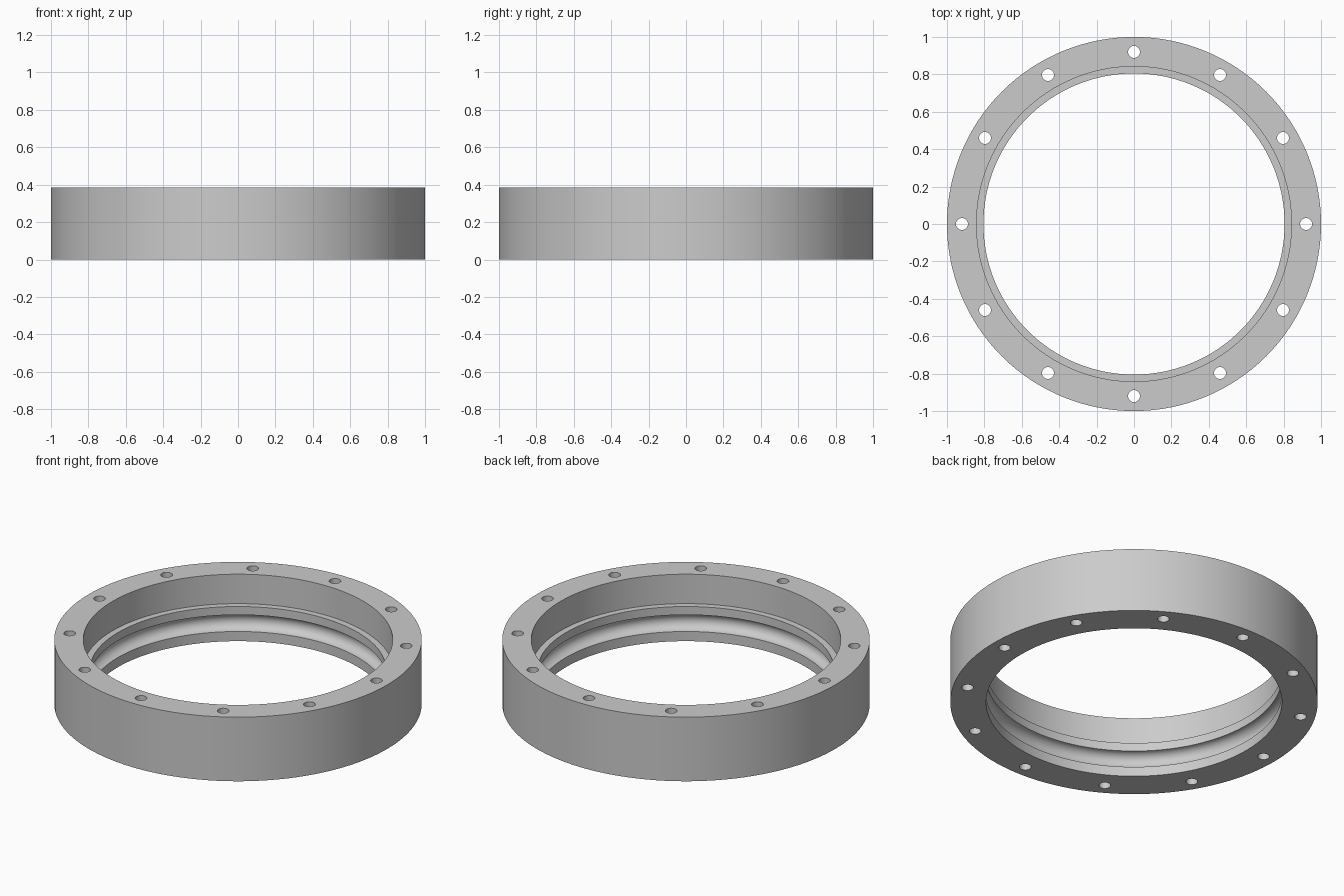
import bpy, bmesh, math
from mathutils import Matrix

cube = bpy.data.objects.get("Cube")
if cube:
    bpy.data.objects.remove(cube, do_unlink=True)

HEIGHT = 0.385
OUTER, BORE, LIP = 1.0, 0.842, 0.805
STEP_Z = 0.208
GROOVE_Z, GROOVE_R = 0.108, 0.05
SEGMENTS = 128
HOLES, HOLE_CIRCLE, HOLE_R = 12, 0.92, 0.032

grey = bpy.data.materials.new("plain grey")
grey.use_nodes = True
colour = (0.6, 0.6, 0.6, 1)
grey.diffuse_color = colour
grey.node_tree.nodes["Principled BSDF"].inputs["Base Color"].default_value = colour


def add_object(name, bm):
    bmesh.ops.recalc_face_normals(bm, faces=bm.faces)
    mesh = bpy.data.meshes.new(name)
    bm.to_mesh(mesh)
    bm.free()
    mesh.materials.append(grey)
    obj = bpy.data.objects.new(name, mesh)
    bpy.context.collection.objects.link(obj)
    return obj


# Ring section: outer wall, stepped bore and half-round groove
groove = []
for i in range(13):
    a = math.pi * i / 12
    groove.append((LIP + GROOVE_R * math.sin(a), GROOVE_Z + GROOVE_R * math.cos(a)))
section = [(OUTER, 0), (OUTER, HEIGHT), (BORE, HEIGHT), (BORE, STEP_Z),
           (LIP, STEP_Z)] + groove + [(LIP, 0)]

# Sweep the section around the axis
bm = bmesh.new()
verts = [bm.verts.new((r, 0, z)) for r, z in section]
edges = [bm.edges.new((v, verts[i - 1])) for i, v in enumerate(verts)]
bmesh.ops.spin(bm, geom=verts + edges, cent=(0, 0, 0), axis=(0, 0, 1),
               angle=math.tau, steps=SEGMENTS, use_merge=True)
bmesh.ops.remove_doubles(bm, verts=bm.verts, dist=1e-5)
ring = add_object("flange_ring", bm)

# Bolt hole cutters, evenly spaced
bm = bmesh.new()
for i in range(HOLES):
    place = (Matrix.Rotation(math.tau * i / HOLES, 4, "Z")
             @ Matrix.Translation((HOLE_CIRCLE, 0, HEIGHT / 2)))
    bmesh.ops.create_cone(bm, cap_ends=True, segments=32, radius1=HOLE_R,
                          radius2=HOLE_R, depth=HEIGHT + 0.2, matrix=place)
cutter = add_object("bolt_hole_cutter", bm)
cutter.hide_render = True

# Cut the holes and shade
cut = ring.modifiers.new("bolt_holes", "BOOLEAN")
cut.operation = "DIFFERENCE"
cut.solver = "EXACT"
cut.object = cutter
bpy.ops.object.select_all(action="DESELECT")
bpy.context.view_layer.objects.active = ring
ring.select_set(True)
bpy.ops.object.modifier_apply(modifier=cut.name)
bpy.data.objects.remove(cutter, do_unlink=True)
bpy.ops.object.shade_smooth_by_angle(angle=math.radians(30))
